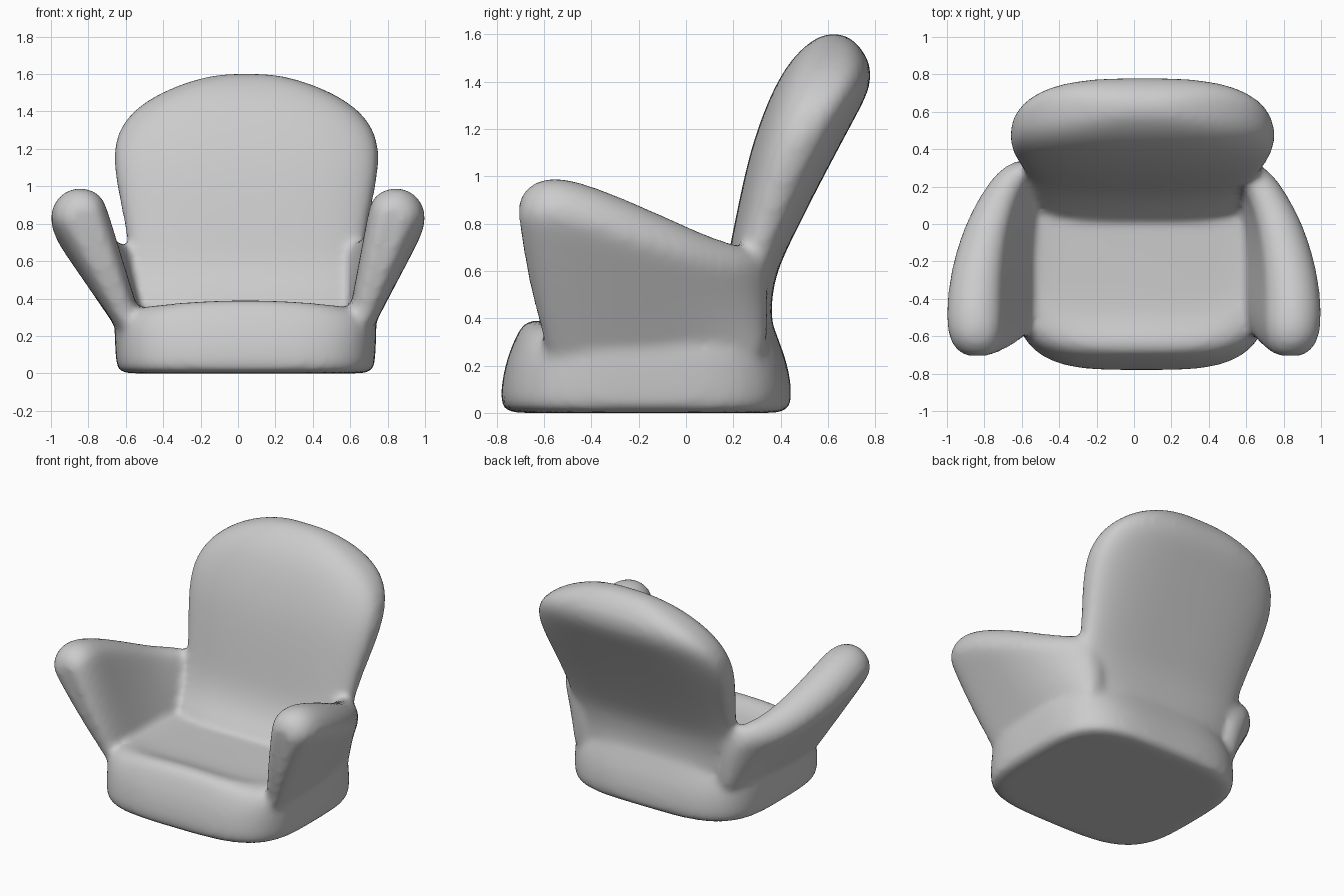
import bpy, bmesh, math
from mathutils import Vector

if "Cube" in bpy.data.objects:
    bpy.data.objects.remove(bpy.data.objects["Cube"])

bm = bmesh.new()


def loft(rings):
    """Skin a stack of equal-sized rings and cap both ends."""
    vs = [[bm.verts.new(p) for p in r] for r in rings]
    n = len(vs[0])
    for a, b in zip(vs, vs[1:]):
        for i in range(n):
            j = (i + 1) % n
            bm.faces.new((a[i], a[j], b[j], b[i]))
    bm.faces.new(vs[0][::-1])
    bm.faces.new(vs[-1])


def oval(z, cx, half, yf, yb, power, crown=0.0, n=40):
    """Rounded-rectangle plan at height z, optionally sagging to the sides."""
    ring = []
    for i in range(n):
        t = 2 * math.pi * i / n
        c, s = math.cos(t), math.sin(t)
        k = (abs(c) ** power + abs(s) ** power) ** (-1 / power)
        x = half * k * c
        ring.append(Vector((cx + x, (yf + yb) / 2 + (yb - yf) / 2 * k * s,
                            z - crown * (x / 0.6) ** 2)))
    return ring


# Base and seat: z, half width, front y, back y, side sag
base = [(0.0, .60, -.69, .36, 0), (0.0, .66, -.75, .415, 0), (.03, .69, -.785, .445, 0),
        (.12, .695, -.78, .445, 0), (.22, .70, -.76, .425, 0), (.31, .70, -.725, .39, .015),
        (.37, .67, -.695, .37, .04), (.40, .62, -.65, .35, .05), (.385, .56, -.59, .31, .04),
        (.35, .48, -.50, .24, .02), (.345, .25, -.32, .05, 0)]
loft([oval(z, .04, h, f, b, 3.8, sag) for z, h, f, b, sag in base])

# Back rest: z, half width, front y, back y
back = [(.25, .58, .02, .38), (.35, .62, .0, .37), (.42, .63, .07, .36), (.50, .63, .125, .365),
        (.60, .63, .165, .385), (.72, .635, .19, .44), (.90, .67, .225, .53), (1.1, .71, .27, .635),
        (1.25, .705, .32, .715), (1.38, .635, .375, .785), (1.48, .50, .435, .78),
        (1.55, .34, .50, .735), (1.59, .20, .56, .69), (1.603, .08, .60, .645)]
loft([oval(z, .045, h, f, b, 2.9) for z, h, f, b in back])

# Arms: y, top z, outer x, bulb radius, foot inset, end rounding
arm = [(-.715, .99, .99, .16, 0, .25), (-.70, .99, .99, .16, 0, .55), (-.65, 1.0, 1.0, .16, 0, .85),
       (-.55, 1.005, 1.005, .16, 0, 1), (-.38, .955, 1.0, .155, 0, 1), (-.2, .88, .97, .145, 0, 1),
       (0, .79, .905, .125, .01, 1), (.15, .725, .825, .11, .03, 1), (.27, .70, .745, .10, .06, 1),
       (.35, .68, .66, .09, .09, .7)]


def arm_section(side, foot, y, top, out, r, inset, end):
    """Outline of a leaning tapered capsule across the arm."""
    lo, hi = Vector((foot - inset, .28)), Vector((out - r, top - r))
    axis = (hi - lo).normalized()
    norm = Vector((axis.y, -axis.x))
    ring = []
    for i in range(24):
        a = 2 * math.pi * (i + .5) / 24
        upper = math.sin(a) > 0
        c, rad = (hi, r * end) if upper else (lo, .072 * end)
        p = c + norm * rad * math.cos(a) + axis * rad * math.sin(a)
        lean = 0 if upper else .12 * min(1, max(0, -y / .6))
        ring.append(Vector((side * p.x, y + lean, p.y)))
    # extra points along both flanks keep the sides full
    mids = []
    for p, q in ((ring[11], ring[12]), (ring[23], ring[0])):
        mids.append([p.lerp(q, t) - Vector((0, .05 * t * (1 - t) * (y < -.5), 0))
                     for t in (.25, .5, .75)])
    return ring[:12] + mids[0] + ring[12:] + mids[1]


for side, foot in ((-1, .59), (1, .66)):
    loft([arm_section(side, foot, *s) for s in arm])

bmesh.ops.recalc_face_normals(bm, faces=bm.faces[:])
mesh = bpy.data.meshes.new("armchair")
bm.to_mesh(mesh)
bm.free()
chair = bpy.data.objects.new("armchair", mesh)
bpy.context.collection.objects.link(chair)

# Round the parts, fuse them into one upholstered body and soften the joins
sub = chair.modifiers.new("round", 'SUBSURF')
sub.levels = sub.render_levels = 2
fuse = chair.modifiers.new("fuse", 'REMESH')
fuse.mode = 'VOXEL'
fuse.voxel_size = 0.022
fuse.use_smooth_shade = True
soft = chair.modifiers.new("soften", 'SMOOTH')
soft.factor = 0.5
soft.iterations = 8
